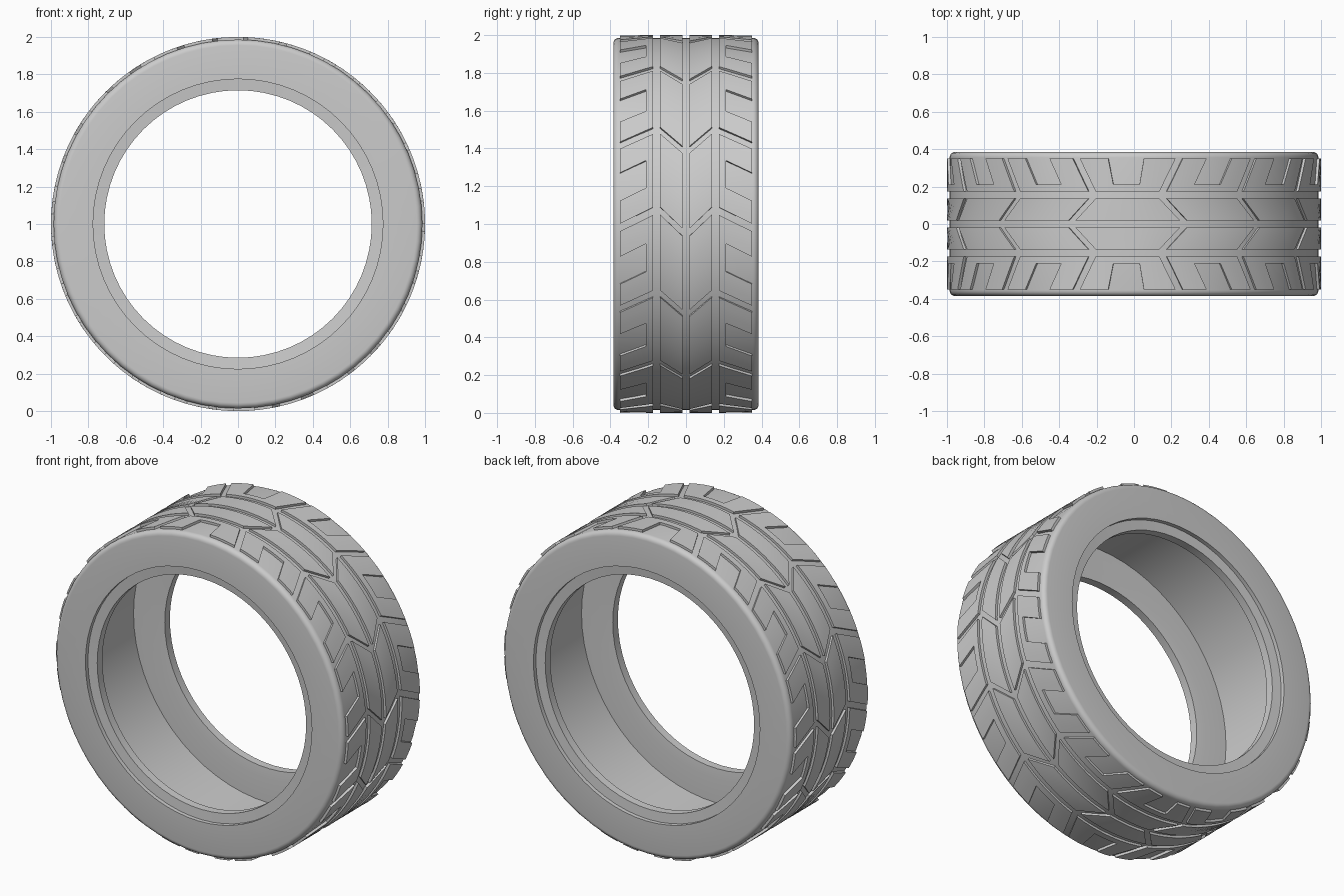
import bpy, bmesh, math

cube = bpy.data.objects.get("Cube")
if cube:
    bpy.data.objects.remove(cube)

rubber = bpy.data.materials.new("grey_rubber")
rubber.use_nodes = True
GREY = (0.6, 0.6, 0.6, 1)
rubber.diffuse_color = GREY
rubber.node_tree.nodes["Principled BSDF"].inputs["Base Color"].default_value = GREY


def finish(bm, name, angle):
    bmesh.ops.recalc_face_normals(bm, faces=bm.faces)
    mesh = bpy.data.meshes.new(name)
    bm.to_mesh(mesh)
    bm.free()
    mesh.materials.append(rubber)
    obj = bpy.data.objects.new(name, mesh)
    bpy.context.collection.objects.link(obj)
    bpy.ops.object.select_all(action='DESELECT')
    obj.select_set(True)
    bpy.context.view_layer.objects.active = obj
    bpy.ops.object.shade_smooth_by_angle(angle=math.radians(angle))
    return obj


def on_wheel(radius, degrees, y):
    """Point on the wheel, degrees measured from the top towards +x."""
    a = math.radians(degrees)
    return (radius * math.sin(a), y, 1 + radius * math.cos(a))


# Hollow tyre body: half profile (radius, y) mirrored across the middle, then lathed
BASE = 0.986
WALL, FILLET = 0.385, 0.03
half = [(0.925, 0.30), (0.775, 0.30), (0.715, 0.305), (0.715, 0.355), (0.775, 0.36), (0.775, WALL)]
for i in range(6):
    t = math.pi / 2 * i / 5
    half.append((BASE - FILLET + FILLET * math.sin(t), WALL - FILLET + FILLET * math.cos(t)))
profile = half + [(r, -y) for r, y in reversed(half)]
SEGMENTS = 64
bm = bmesh.new()
rings = [[bm.verts.new(on_wheel(r, 360 * s / SEGMENTS, y)) for r, y in profile]
         for s in range(SEGMENTS)]
for s in range(SEGMENTS):
    a, b = rings[s], rings[(s + 1) % SEGMENTS]
    for i in range(len(profile)):
        j = (i + 1) % len(profile)
        bm.faces.new((a[i], a[j], b[j], b[i]))
finish(bm, "tyre_body", 35)

# Slanted cross grooves: angle at the block row edge and slant direction
STEP = 25.7
grooves = [(9 + STEP * k, 1) for k in range(7)]
grooves += [(347 - STEP * k, -1) for k in reversed(range(7))]
HALF_GROOVE = 1.15


def add_block(bm, start, end, rows, slant, notch, side):
    """Raised tread block; cells in the outer row inside the notch are left out."""
    cuts = [0, 0.11, 0.22, 0.33, 0.46, 0.59, 0.70, 0.80, 0.90, 1]
    if start[1] < 0:
        cuts = [1 - c for c in reversed(cuts)]
    low, high = (0.33, 0.70) if start[1] > 0 else (0.30, 0.67)

    def grid(radius):
        result = []
        for y in rows:
            lo = start[0] + start[1] * slant(y) + HALF_GROOVE
            hi = end[0] + end[1] * slant(y) - HALF_GROOVE
            result.append([bm.verts.new(on_wheel(radius, lo + (hi - lo) * c, side * y)) for c in cuts])
        return result

    top, bottom = grid(1.0), grid(BASE - 0.01)
    edge_use = {}
    for v in range(len(rows) - 1):
        for u in range(len(cuts) - 1):
            if notch and v == 1 and low < (cuts[u] + cuts[u + 1]) / 2 < high:
                continue
            loop = [(v, u), (v, u + 1), (v + 1, u + 1), (v + 1, u)]
            bm.faces.new([top[i][j] for i, j in loop])
            for p, q in zip(loop, loop[1:] + loop[:1]):
                edge_use.setdefault(frozenset((p, q)), []).append((p, q))
    # Walls only along the outline of the block
    for uses in edge_use.values():
        if len(uses) == 1:
            (a, b), (c, d) = uses[0]
            bm.faces.new((top[a][b], bottom[a][b], bottom[c][d], top[c][d]))
    bmesh.ops.delete(bm, geom=[v for v in bm.verts if not v.link_faces], context='VERTS')


def tread_row(name, rows, slant, notch, side):
    bm = bmesh.new()
    for i, start in enumerate(grooves):
        end = grooves[(i + 1) % len(grooves)]
        if end[0] < start[0]:
            end = (end[0] + 360, end[1])
        add_block(bm, start, end, rows, slant, notch, side)
    finish(bm, name, 30)


def center_slant(y):
    return 6.6 * (0.135 - y) / 0.12


def shoulder_slant(y):
    return 5 * (y - 0.175) / 0.175


# Two rows of chevron blocks and two rows of notched shoulder blocks
for label, side in (("front", -1), ("back", 1)):
    tread_row(label + "_center_blocks", [0.018, 0.137], center_slant, False, side)
    tread_row(label + "_shoulder_blocks", [0.174, 0.212, 0.35], shoulder_slant, True, side)
